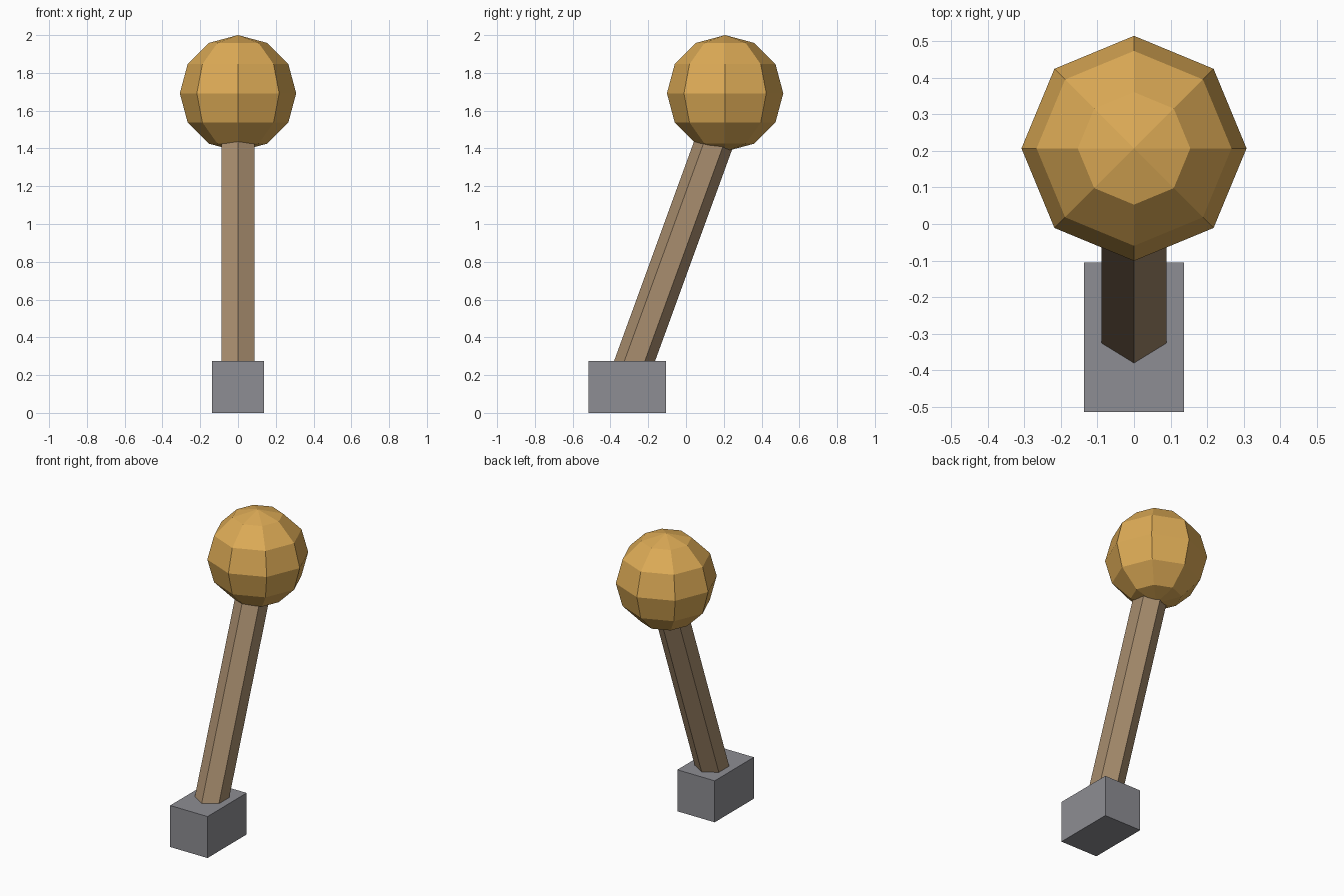
import bpy
import math
from mathutils import Vector

if "Cube" in bpy.data.objects:
    bpy.data.objects.remove(bpy.data.objects["Cube"])


def material(name, rgb):
    """Flat colour from 0-255 sRGB values, stored as linear."""
    m = bpy.data.materials.new(name)
    lin = [((c / 255 + 0.055) / 1.055) ** 2.4 for c in rgb]
    m.diffuse_color = (*lin, 1)
    m.use_nodes = True
    m.node_tree.nodes["Principled BSDF"].inputs["Base Color"].default_value = m.diffuse_color
    return m


def finish(name, mat):
    ob = bpy.context.object
    ob.name = ob.data.name = name
    ob.data.materials.append(mat)
    return ob


grey = material("grey metal", (141, 141, 147))
wood = material("brown wood", (168, 141, 110))
gold = material("golden yellow", (221, 171, 86))

# Block at the foot
bpy.ops.mesh.primitive_cube_add(size=1, location=(0, -0.31, 0.1375))
base = finish("base_block", grey)
base.scale = (0.274, 0.41, 0.275)

# Leaning six-sided stick, its ends sunk into the block and the ball
tilt = math.radians(20)
axis = Vector((0, math.sin(tilt), math.cos(tilt)))
entry = Vector((0, -0.272, 0.275))
start, end = entry - axis * 0.1, entry + axis * 1.35
bpy.ops.mesh.primitive_cylinder_add(
    vertices=6, radius=0.102, depth=(end - start).length,
    location=(start + end) / 2, rotation=(-tilt, 0, 0))
finish("lever_stick", wood)

# Faceted ball knob
bpy.ops.mesh.primitive_uv_sphere_add(
    segments=8, ring_count=6, radius=0.308, location=(0, 0.207, 1.692))
finish("ball_knob", gold)
